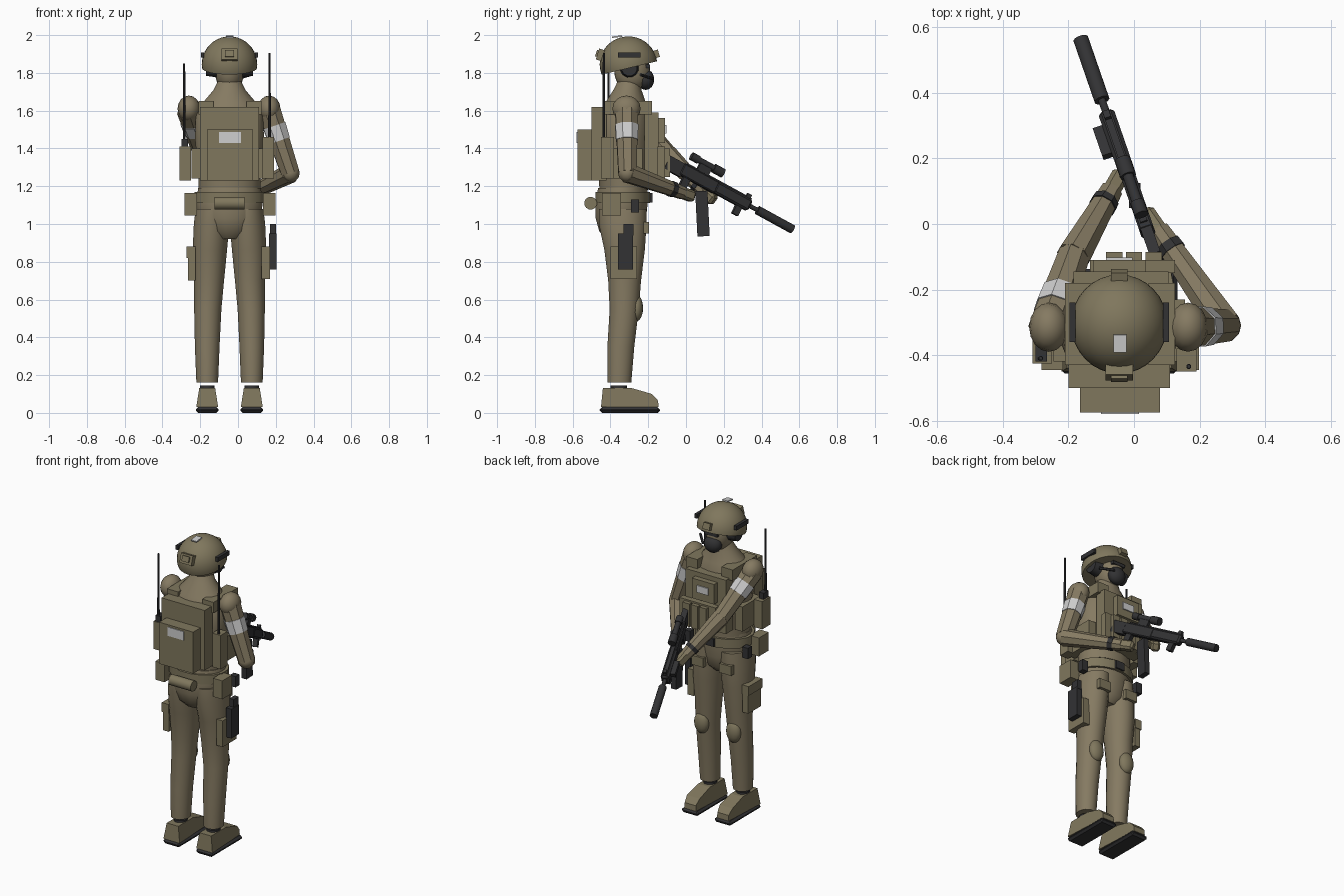
import bpy, bmesh, math
from mathutils import Vector, Matrix, Quaternion

if "Cube" in bpy.data.objects:
    bpy.data.objects.remove(bpy.data.objects["Cube"])

def material(name, rgb):
    m = bpy.data.materials.new(name)
    m.diffuse_color = (*rgb, 1)
    m.use_nodes = True
    m.node_tree.nodes["Principled BSDF"].inputs["Base Color"].default_value = m.diffuse_color
    return m

CLOTH = material("tan cloth", (0.235, 0.195, 0.122))
GEAR = material("olive gear", (0.215, 0.185, 0.11))
DARK = material("charcoal", (0.032, 0.032, 0.034))
WHITE = material("pale patch", (0.62, 0.62, 0.62))
CX = -0.045  # body centre line

def finish(name, bm, mat, smooth=False):
    bmesh.ops.recalc_face_normals(bm, faces=bm.faces)
    me = bpy.data.meshes.new(name)
    bm.to_mesh(me)
    bm.free()
    me.materials.append(mat)
    ob = bpy.data.objects.new(name, me)
    bpy.context.collection.objects.link(ob)
    if smooth:
        bpy.context.view_layer.objects.active = ob
        ob.select_set(True)
        bpy.ops.object.shade_smooth_by_angle(angle=math.radians(40))
        ob.select_set(False)
    return ob

def box(name, c, s, mat=GEAR, rot=None, bevel=0):
    bm = bmesh.new()
    bmesh.ops.create_cube(bm, size=1, matrix=Matrix.Diagonal((*s, 1)))
    if bevel:
        bmesh.ops.bevel(bm, geom=bm.edges[:], offset=bevel, segments=1, affect='EDGES')
    m = (rot.to_matrix().to_4x4() if rot else Matrix())
    bm.transform(Matrix.Translation(c) @ m)
    return finish(name, bm, mat)

def span(name, x, y, z, mat=GEAR, bevel=0):
    """Box given by its extents on each axis."""
    return box(name, [sum(a) / 2 for a in (x, y, z)], [a[1] - a[0] for a in (x, y, z)], mat, None, bevel)

def ball(name, c, r, mat=CLOTH, seg=24):
    bm = bmesh.new()
    bmesh.ops.create_uvsphere(bm, u_segments=seg, v_segments=seg // 2, radius=1)
    bm.transform(Matrix.Translation(c) @ Matrix.Diagonal((*r, 1)))
    return finish(name, bm, mat, True)

def loft(name, rings, mat, n=20, smooth=True):
    """Skin of ellipses; ring = (centre, rx, ry, rotation)."""
    bm = bmesh.new()
    loops = []
    for c, rx, ry, q in rings:
        loops.append([bm.verts.new(Vector(c) + q @ Vector((rx * math.cos(a), ry * math.sin(a), 0)))
                      for a in (2 * math.pi * (i + 0.5) / n for i in range(n))])
    for a, b in zip(loops, loops[1:]):
        for i in range(n):
            bm.faces.new((a[i], a[(i + 1) % n], b[(i + 1) % n], b[i]))
    bm.faces.new(loops[0])
    bm.faces.new(loops[-1])
    return finish(name, bm, mat, smooth)

def upright(name, rows, mat=CLOTH, n=20):
    """Rows of (z, x, y, rx, ry)."""
    return loft(name, [((x, y, z), rx, ry, Quaternion()) for z, x, y, rx, ry in rows], mat, n)

def rod(name, p, q, r0, r1, mat=DARK, n=12, smooth=True):
    d = Vector(q) - Vector(p)
    rot = d.to_track_quat('Z', 'X')
    return loft(name, [(p, r0, r0, rot), (q, r1, r1, rot)], mat, n, smooth)

# Torso and pelvis
upright("torso", [(1.18, CX, -.33, .165, .13), (1.30, CX, -.33, .17, .135), (1.45, CX, -.33, .185, .145),
                  (1.58, CX, -.325, .18, .135), (1.64, CX, -.32, .145, .11), (1.71, CX, -.31, .085, .075),
                  (1.76, CX, -.30, .06, .06)])
upright("pelvis", [(.92, CX, -.34, .075, .08), (.96, CX, -.34, .13, .12), (1.03, CX, -.345, .17, .135),
                   (1.12, CX, -.34, .178, .14), (1.19, CX, -.335, .168, .132)])
upright("belt", [(1.11, CX, -.335, .19, .148), (1.17, CX, -.335, .19, .148)], GEAR, 16)

# Legs, knee pads, boots
for side, s in (("left", -1), ("right", 1)):
    def lx(d):
        return CX + s * d
    upright(side + "_leg", [(.16, lx(.118), -.353, .058, .064), (.35, lx(.118), -.345, .066, .072),
                            (.55, lx(.115), -.327, .073, .078), (.70, lx(.108), -.325, .08, .088),
                            (.86, lx(.104), -.325, .092, .108), (1.0, lx(.095), -.335, .095, .128),
                            (1.08, lx(.09), -.335, .09, .128)])
    ball(side + "_knee_pad", (lx(.115), -.262, .555), (.05, .035, .07), GEAR, 16)
    upright(side + "_ankle", [(.10, lx(.118), -.355, .04, .045), (.145, lx(.118), -.355, .04, .045)], DARK, 12)
    bm = bmesh.new()  # boot upper from a side profile
    prof = [(-.45, .03), (-.44, .132), (-.29, .132), (-.18, .10), (-.148, .065), (-.145, .03)]
    half = [.058, .042, .042, .046, .04, .042]
    a = [bm.verts.new((lx(.118) - h, y, z)) for (y, z), h in zip(prof, half)]
    b = [bm.verts.new((lx(.118) + h, y, z)) for (y, z), h in zip(prof, half)]
    bm.faces.new(a)
    bm.faces.new(b)
    for i in range(6):
        j = (i + 1) % 6
        bm.faces.new((a[i], a[j], b[j], b[i]))
    finish(side + "_boot", bm, GEAR)
    span(side + "_sole", (lx(.118) - .06, lx(.118) + .06), (-.457, -.138), (0, .03), DARK, .012)
    box(side + "_thigh_strap", (lx(.10), -.21, .98), (.085, .03, .06), GEAR)

# Thigh pouch and holster
span("thigh_pouch", (-.265, -.225), (-.39, -.26), (.70, .875))
span("thigh_pouch_flap", (-.272, -.225), (-.395, -.255), (.82, .88))
span("holster_plate", (.125, .17), (-.40, -.26), (.71, .88))
span("holster", (.165, .205), (-.36, -.28), (.76, .95), DARK)
span("pistol_grip", (.17, .20), (-.33, -.278), (.94, 1.0), DARK)

# Belt pouches
for n, x in (("left", -.25), ("right", .165)):
    span(n + "_belt_pouch", (x - .033, x + .033), (-.445, -.345), (1.045, 1.165))
    span(n + "_front_belt_pouch", (x - .02, x + .02), (-.29, -.25), (1.06, 1.13), DARK)
rod("rear_belt_roll", (-.125, -.505, 1.11), (.035, -.505, 1.11), .034, .034, GEAR)
box("buckle", (CX, -.187, 1.14), (.06, .02, .05), DARK)

# Vest: back plate, pack, chest rig
span("back_plate", (-.20, .11), (-.50, -.42), (1.23, 1.62))
span("back_pack", (-.165, .08), (-.575, -.49), (1.23, 1.50))
span("pack_patch", (-.10, .015), (-.58, -.57), (1.43, 1.487), WHITE)
span("chest_plate", (-.185, .105), (-.22, -.145), (1.24, 1.59))
span("chest_panel", (-.135, .125), (-.15, -.11), (1.24, 1.41))
span("admin_pouch", (-.125, .035), (-.15, -.11), (1.43, 1.56))
span("chest_patch", (-.085, -.005), (-.112, -.103), (1.48, 1.525), WHITE)
for i in range(3):
    x = -.085 + i * .06
    span(f"magazine_pouch_{i}", (x, x + .05), (-.12, -.085), (1.25, 1.40))
for n, x in (("left", -.17), ("right", .085)):
    span(n + "_shoulder_strap", (x - .04, x + .04), (-.43, -.18), (1.58, 1.65))
span("left_cummerbund", (-.245, -.19), (-.42, -.23), (1.24, 1.40))
span("right_cummerbund", (.10, .155), (-.42, -.23), (1.24, 1.40))

# Radios and antennas
span("left_radio", (-.31, -.25), (-.425, -.34), (1.23, 1.41))
span("left_radio_top", (-.30, -.265), (-.42, -.37), (1.41, 1.45), DARK)
rod("left_antenna", (-.285, -.41, 1.43), (-.285, -.41, 1.85), .008, .006, n=8)
span("right_radio", (.13, .19), (-.45, -.38), (1.24, 1.46))
rod("right_antenna", (.167, -.435, 1.44), (.167, -.435, 1.905), .008, .006, n=8)

# Head, mask, headset
ball("head", (CX, -.285, 1.81), (.078, .095, .11))
ball("face_mask", (CX, -.213, 1.765), (.058, .045, .055), DARK, 16)
span("eye_strip", (CX - .045, CX + .045), (-.215, -.19), (1.825, 1.845), DARK)
for s in (-1, 1):
    rod("ear_cup", (CX + s * .07, -.30, 1.825), (CX + s * .125, -.30, 1.825), .05, .042)
    box("helmet_rail", (CX + s * .143, -.30, 1.895), (.018, .12, .028), DARK)
rod("microphone", (.065, -.24, 1.79), (0, -.175, 1.77), .008, .008, n=6)

# Helmet dome with sloped rim
bm = bmesh.new()
bmesh.ops.create_uvsphere(bm, u_segments=32, v_segments=20, radius=1)
bm.transform(Matrix.Translation((CX, -.305, 1.845)) @ Matrix.Diagonal((.147, .152, .148, 1)))
cut = bmesh.ops.bisect_plane(bm, geom=bm.verts[:] + bm.edges[:] + bm.faces[:], plane_co=(CX, -.305, 1.825),
                             plane_no=(0, -.24, 1), clear_inner=True)
bmesh.ops.contextual_create(bm, geom=[e for e in cut['geom_cut'] if isinstance(e, bmesh.types.BMEdge)])
finish("helmet", bm, GEAR, True)
tilt = Quaternion((1, 0, 0), -.3)
box("helmet_counterweight", (CX, -.452, 1.895), (.085, .035, .06), GEAR, tilt)
box("helmet_rear_plate", (CX, -.462, 1.90), (.05, .03, .035), GEAR, tilt)
box("helmet_patch", (-.043, -.365, 1.992), (.04, .055, .008), WHITE, Quaternion((1, 0, 0), .12))
box("helmet_mount", (CX, -.158, 1.90), (.05, .03, .04), GEAR, Quaternion((1, 0, 0), .3))

# Arms: shoulder, elbow, hand
ARMS = {"right": ((.165, -.315, 1.60), (.277, -.31, 1.27), (.075, -.02, 1.165)),
        "left": ((-.26, -.315, 1.60), (-.185, -.10, 1.37), (-.07, .10, 1.17))}
for n, pts in ARMS.items():
    sh, el, ha = map(Vector, pts)
    ball(n + "_shoulder", sh + Vector((0, 0, .01)), (.06, .075, .07), CLOTH, 16)
    rod(n + "_upper_arm", sh, el, .065, .052, CLOTH, 8, False)
    ball(n + "_elbow", el, (.05, .05, .05), CLOTH, 12)
    rod(n + "_forearm", el, ha, .054, .036, CLOTH, 8, False)
    a, b = (.24, .48)
    rod(n + "_armband", sh.lerp(el, a), sh.lerp(el, b), .066, .062, WHITE, 8, False)
    rod(n + "_cuff", el.lerp(ha, .78), el.lerp(ha, .86), .044, .042, DARK, 8, False)
    d = (ha - el).normalized()
    box(n + "_hand", ha + d * .03, (.055, .06, .09), GEAR, d.to_track_quat('Z', 'Y'), .012)

# Rifle, built along its own axis (u along barrel, v sideways, w up)
O = Vector((.033, 0, 1.28))
U = Vector((-.346, 1, -.546)).normalized()
V = U.cross(Vector((0, 0, 1))).normalized()
W = V.cross(U)
GROT = Matrix((V, U, W)).transposed().to_quaternion()

def at(u, v=0, w=0):
    return O + U * u + V * v + W * w

def gun_box(name, u, w, width, v=0, bevel=0):
    box(name, at(sum(u) / 2, v, sum(w) / 2), (width, u[1] - u[0], w[1] - w[0]), DARK, GROT, bevel)

gun_box("rifle_stock", (-.12, -.02), (-.045, .03), .035)
gun_box("rifle_receiver", (-.03, .19), (-.035, .032), .045, 0, .006)
gun_box("rifle_handguard", (.18, .40), (-.032, .032), .05, 0, .01)
gun_box("rifle_rail", (-.01, .39), (.03, .04), .022)
gun_box("rifle_side_light", (.26, .36), (-.012, .018), .03, -.04)
gun_box("rifle_foregrip", (.33, .365), (-.08, -.03), .03)
gun_box("rifle_front_sight", (.36, .385), (.03, .055), .02)
gun_box("rifle_grip", (.0, .04), (-.11, -.03), .03)
rod("rifle_barrel", at(.39), at(.47), .012, .012)
rod("rifle_suppressor", at(.45), at(.672), .024, .024)
rod("scope_tube", at(.00, 0, .085), at(.17, 0, .085), .017, .017)
rod("scope_front", at(.13, 0, .085), at(.19, 0, .085), .025, .025)
rod("scope_rear", at(-.01, 0, .085), at(.035, 0, .085), .022, .022)
gun_box("scope_mount", (.05, .12), (.035, .075), .025)
box("rifle_magazine", (.002, .087, 1.055), (.035, .065, .24), DARK, Quaternion((1, 0, 0), .05))
